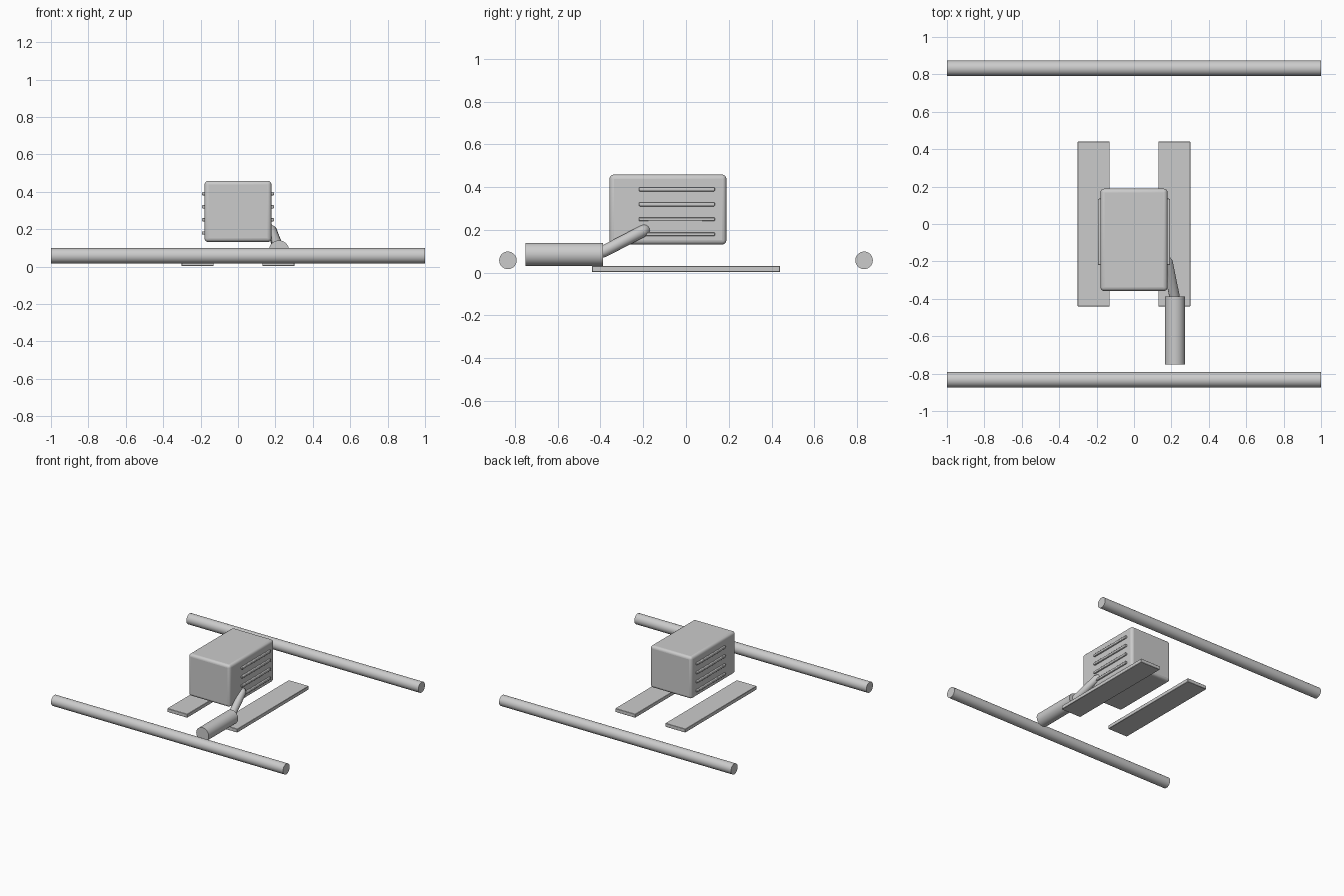
import bpy, math
from mathutils import Vector

if "Cube" in bpy.data.objects:
    bpy.data.objects.remove(bpy.data.objects["Cube"])


def smooth():
    bpy.ops.object.shade_smooth_by_angle(angle=math.radians(35))


def box(name, lo, hi, bevel=0.0, segments=3):
    lo, hi = Vector(lo), Vector(hi)
    bpy.ops.mesh.primitive_cube_add(size=1, location=(lo + hi) / 2)
    ob = bpy.context.object
    ob.name = name
    ob.scale = hi - lo
    bpy.ops.object.transform_apply(location=False, rotation=False, scale=True)
    if bevel:
        mod = ob.modifiers.new("rounded_edges", 'BEVEL')
        mod.width, mod.segments = bevel, segments
        smooth()
    return ob


def rod(name, a, b, radius, sides=32):
    a, b = Vector(a), Vector(b)
    bpy.ops.mesh.primitive_cylinder_add(vertices=sides, radius=radius,
                                        depth=(b - a).length, location=(a + b) / 2)
    ob = bpy.context.object
    ob.name = name
    ob.rotation_euler = (b - a).to_track_quat('Z', 'Y').to_euler()
    smooth()
    return ob


# Front and rear cross tubes
for y, name in ((-0.833, "front_tube"), (0.833, "rear_tube")):
    rod(name, (-1, y, 0.058), (1, y, 0.058), 0.041)

# Mounting rails under the engine
for s, name in ((-1, "left_mount_rail"), (1, "right_mount_rail")):
    x = s * 0.216
    box(name, (x - 0.086, -0.44, 0.004), (x + 0.086, 0.44, 0.032), 0.002, 1)

# Engine block
box("engine_block", (-0.179, -0.358, 0.132), (0.179, 0.189, 0.459), 0.02, 4)

# Cooling fins on both sides
for s, side in ((-1, "left"), (1, "right")):
    for i in range(4):
        z = 0.18 + i * 0.07
        x0, x1 = sorted((s * 0.165, s * 0.192))
        box(f"{side}_cooling_fin_{i + 1}", (x0, -0.22, z - 0.009),
            (x1, 0.135, z + 0.009), 0.004, 2)

# Exhaust pipe with rounded upper end, and muffler
curve = bpy.data.curves.new("exhaust_pipe", 'CURVE')
curve.dimensions = '3D'
curve.bevel_depth = 0.028
curve.bevel_resolution = 6
curve.use_fill_caps = True
path = [(0.14, -0.192, 0.2), (0.172, -0.195, 0.198), (0.18, -0.205, 0.193),
        (0.216, -0.385, 0.1), (0.219, -0.43, 0.088)]
spline = curve.splines.new('POLY')
spline.points.add(len(path) - 1)
for p, co in zip(spline.points, path):
    p.co = (*co, 1)
bpy.context.collection.objects.link(bpy.data.objects.new("exhaust_pipe", curve))
rod("muffler", (0.219, -0.75, 0.086), (0.219, -0.388, 0.086), 0.054)
